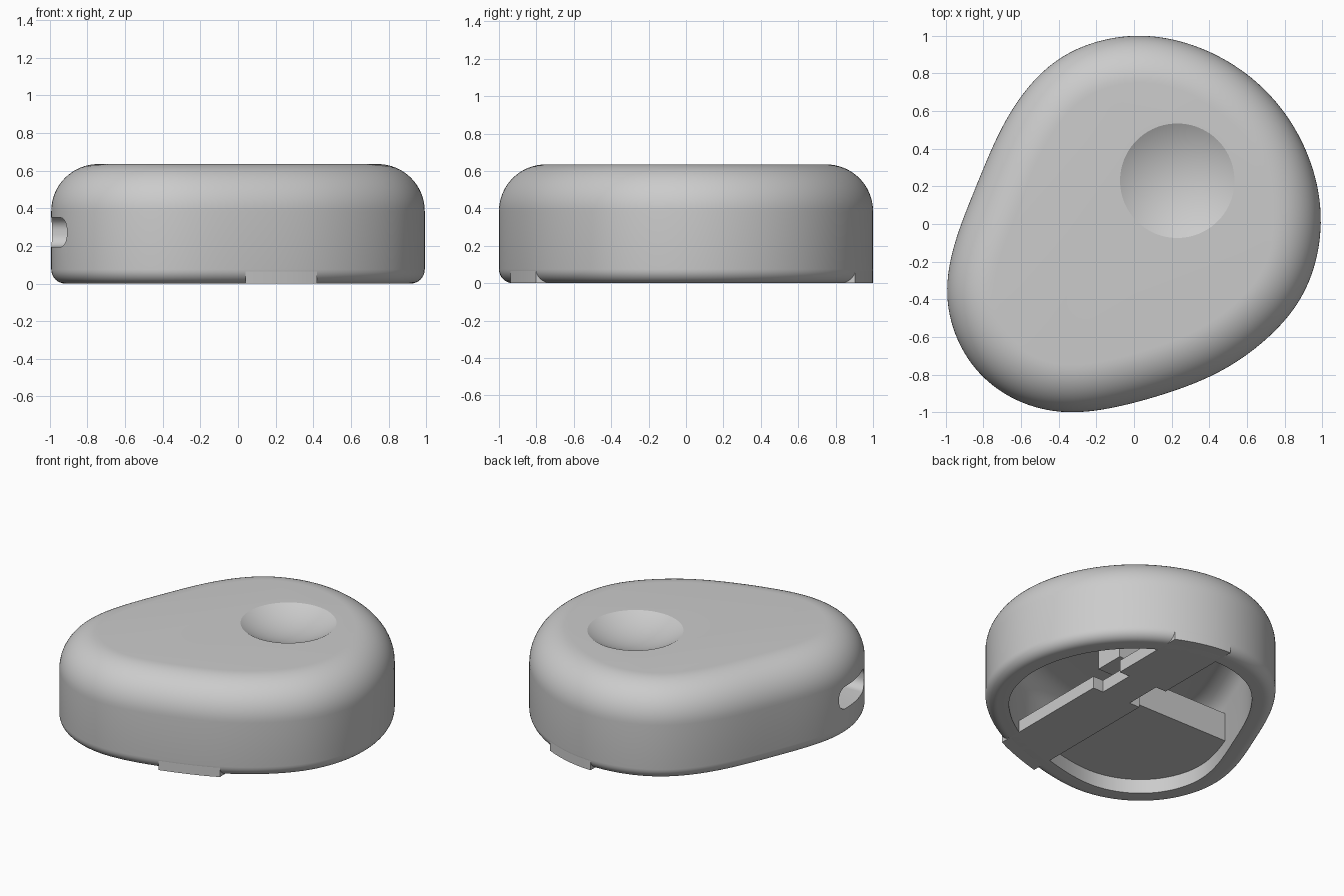
import bpy, bmesh, math
from mathutils import Vector
from mathutils.geometry import interpolate_bezier

cube = bpy.data.objects.get("Cube")
if cube:
    bpy.data.objects.remove(cube, do_unlink=True)

grey = bpy.data.materials.new("matte grey")
grey.use_nodes = True
colour = (0.6, 0.6, 0.6, 1)
grey.diffuse_color = colour
grey.node_tree.nodes["Principled BSDF"].inputs["Base Color"].default_value = colour

COUNT = 176          # points around the outline


def make_outline():
    """Egg outline along its diagonal axis, fuller on the front side."""
    back = [(.98, 0), (.908, .371), (.708, .686), (.4, .878), (.15, .908),
            (-.13, .855), (-.45, .727), (-.764, .59), (-.97, .445),
            (-1.1, .241), (-1.15, 0)]
    front = [(-1.1, -.243), (-.97, -.45), (-.764, -.61), (-.45, -.785),
             (-.2, -.885), (.12, -.928), (.4, -.888), (.708, -.686), (.908, -.371)]
    ctrl = [Vector(((u - v) / math.sqrt(2), (u + v) / math.sqrt(2))) for u, v in back + front]
    n = len(ctrl)
    dense = []
    for i in range(n):
        p0, p1, p2, p3 = (ctrl[(i + k) % n] for k in (-1, 0, 1, 2))
        step = (p2 - p1).length / 3
        a = p1 + (p2 - p0).normalized() * step
        b = p2 - (p3 - p1).normalized() * step
        dense += [Vector(p[:2]) for p in interpolate_bezier(p1, a, b, p2, 33)[:-1]]
    # even spacing, then light smoothing
    size = len(dense)
    lengths = [(dense[(i + 1) % size] - dense[i]).length for i in range(size)]
    spacing = sum(lengths) / COUNT
    pts, walked = [], 0.0
    for i in range(size):
        while len(pts) < COUNT and len(pts) * spacing <= walked + lengths[i]:
            t = (len(pts) * spacing - walked) / lengths[i]
            pts.append(dense[i].lerp(dense[(i + 1) % size], t))
        walked += lengths[i]
    for _ in range(25):
        pts = [(pts[i - 1] + pts[i] * 2 + pts[(i + 1) % len(pts)]) / 4 for i in range(len(pts))]
    # fit to the overall width and depth
    for axis, extent in ((0, 1.985), (1, 2)):
        lo, hi = min(p[axis] for p in pts), max(p[axis] for p in pts)
        for p in pts:
            p[axis] = (p[axis] - (lo + hi) / 2) * extent / (hi - lo)
    return pts


OUTLINE = make_outline()


def inset(d):
    n = len(OUTLINE)
    ring = []
    for i, p in enumerate(OUTLINE):
        t = (OUTLINE[(i + 1) % n] - OUTLINE[i - 1]).normalized()
        ring.append(p + Vector((-t.y, t.x)) * d)
    return ring


def add_object(name, bm):
    bmesh.ops.recalc_face_normals(bm, faces=bm.faces[:])
    mesh = bpy.data.meshes.new(name)
    bm.to_mesh(mesh)
    bm.free()
    mesh.materials.append(grey)
    ob = bpy.data.objects.new(name, mesh)
    bpy.context.collection.objects.link(ob)
    return ob


def loft(name, profile):
    """Stack outline rings given as (inset, height) and cap both ends."""
    bm = bmesh.new()
    rings = [[bm.verts.new((p.x, p.y, z)) for p in inset(d)] for d, z in profile]
    for a, b in zip(rings, rings[1:]):
        for i in range(len(a)):
            j = (i + 1) % len(a)
            bm.faces.new((a[i], a[j], b[j], b[i]))
    bm.faces.new(rings[0])
    bm.faces.new(rings[-1])
    return add_object(name, bm)


def box(name, x, y, z, bevel=0):
    bm = bmesh.new()
    bmesh.ops.create_cube(bm, size=1)
    for v in bm.verts:
        v.co = [(lo + hi) / 2 + c * (hi - lo) for c, (lo, hi) in zip(v.co, (x, y, z))]
    if bevel:
        edges = [e for e in bm.edges if abs(e.verts[0].co.x - e.verts[1].co.x) > .01]
        bmesh.ops.bevel(bm, geom=edges, offset=bevel, segments=8, profile=.5, affect='EDGES')
    return add_object(name, bm)


def carve(ob, cutters):
    """Apply boolean cutters in order, then remove them."""
    for cutter, operation in cutters:
        cutter.hide_render = True
        mod = ob.modifiers.new("cut", 'BOOLEAN')
        mod.operation, mod.object, mod.solver = operation, cutter, 'EXACT'
    graph = bpy.context.evaluated_depsgraph_get()
    ob.data = bpy.data.meshes.new_from_object(ob.evaluated_get(graph))
    ob.modifiers.clear()
    for cutter, _ in cutters:
        bpy.data.objects.remove(cutter, do_unlink=True)


def smooth(ob):
    bpy.ops.object.select_all(action='DESELECT')
    ob.select_set(True)
    bpy.context.view_layer.objects.active = ob
    bpy.ops.object.shade_smooth_by_angle(angle=math.radians(28))


def arc(radius, d, z, start, end, steps):
    """Quarter fillet in (inset, height) around centre (d, z)."""
    angles = [math.radians(start + (end - start) * i / steps) for i in range(steps + 1)]
    return [(d - radius * math.cos(a), z + radius * math.sin(a)) for a in angles]


def slot():
    return box("slot_cutter", (-1.2, -.66), (-.67, -.28), (.195, .35), .065)


# Hollow shell with rounded top and open underside
TOP, WALL = .635, .15
shell = loft("shell", [(WALL + .15, .5)] + arc(.15, WALL + .15, .35, 90, 0, 8)
             + [(WALL, 0)] + arc(.075, .075, .075, -90, 0, 8)
             + arc(.25, .25, TOP - .25, 0, 90, 16))

# Thumb dimple and side port
RADIUS, DEPTH = .62, .08
bm = bmesh.new()
bmesh.ops.create_uvsphere(bm, u_segments=96, v_segments=64, radius=RADIUS)
bmesh.ops.translate(bm, verts=bm.verts[:], vec=(.23, .23, TOP + RADIUS - DEPTH))
carve(shell, [(add_object("dimple_cutter", bm), 'DIFFERENCE'), (slot(), 'DIFFERENCE')])
smooth(shell)

# Cross bar under the body, notched at both sides below the dimple
bar = loft("cross_bar", [(.001, 0), (.001, .085)])
carve(bar, [(box("bar_limit", (.04, .42), (-2, 2), (-1, 1)), 'INTERSECT'),
            (box("left_notch", (.34, .6), (.1, .36), (-1, 1)), 'DIFFERENCE'),
            (box("right_notch", (-.2, .12), (.1, .36), (-1, 1)), 'DIFFERENCE')])
smooth(bar)

# Tray that holds the port in the narrow end
tray = loft("port_tray", [(WALL - .02, .1), (WALL - .02, .3)])
carve(tray, [(box("tray_limit", (-2, .06), (-2, -.01), (-1, 1)), 'INTERSECT'),
             (slot(), 'DIFFERENCE')])
smooth(tray)

# Switch block below the dimple
box("switch_block", (.1, .37), (.09, .3), (.16, .52))
